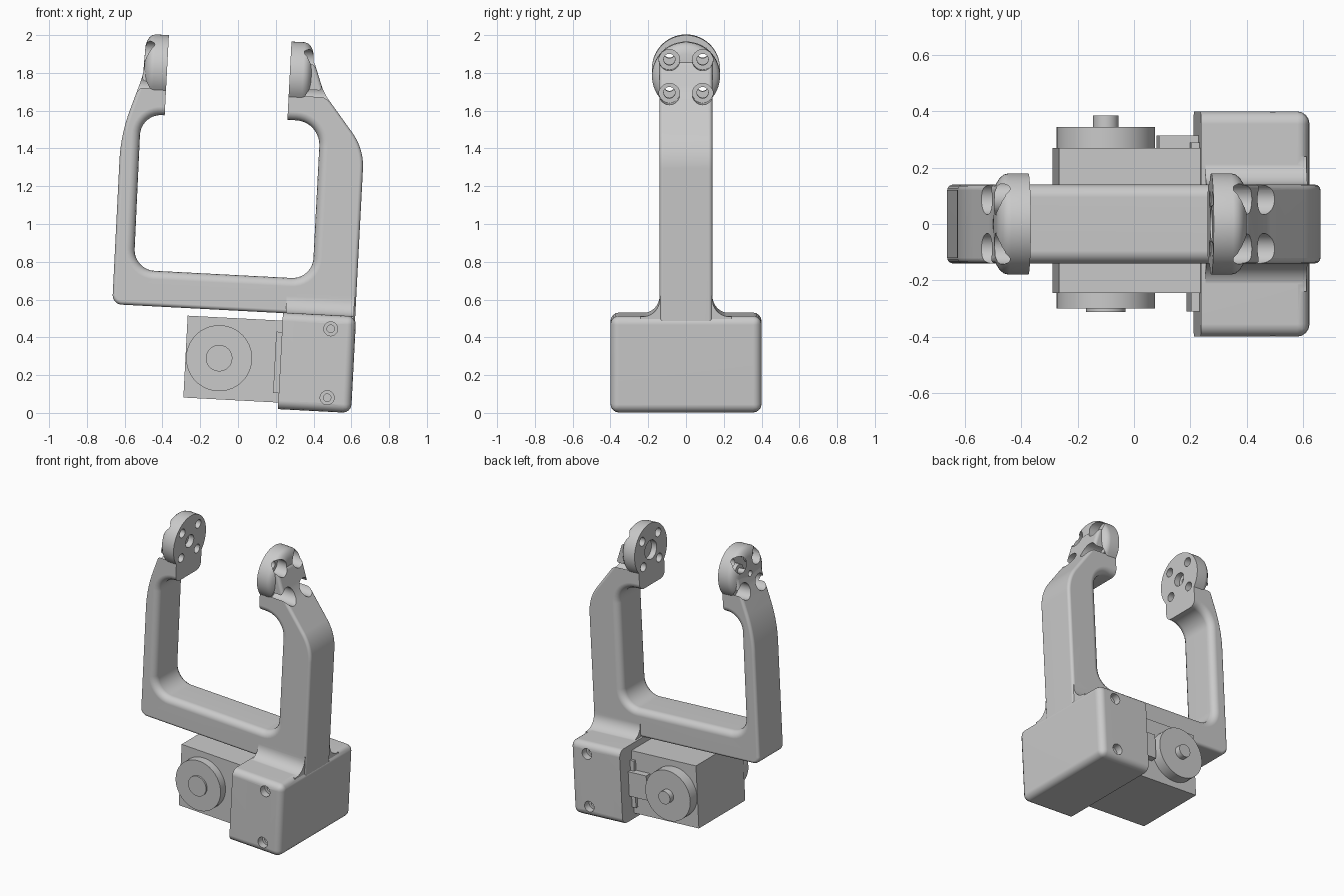
import bpy, bmesh, math
from mathutils import Vector, Matrix

cube = bpy.data.objects.get("Cube")
if cube:
    bpy.data.objects.remove(cube, do_unlink=True)

grey = bpy.data.materials.new("machined grey")
grey.use_nodes = True
COLOR = (0.59, 0.59, 0.59, 1)
grey.diffuse_color = COLOR
grey.node_tree.nodes["Principled BSDF"].inputs["Base Color"].default_value = COLOR


def finish(name, bm):
    bmesh.ops.recalc_face_normals(bm, faces=bm.faces)
    mesh = bpy.data.meshes.new(name)
    bm.to_mesh(mesh)
    bm.free()
    mesh.materials.append(grey)
    obj = bpy.data.objects.new(name, mesh)
    bpy.context.collection.objects.link(obj)
    return obj


def rounded(corners, steps=10):
    """Replace each (a, b, radius) corner with an arc."""
    out = []
    for i, (a, b, r) in enumerate(corners):
        p = Vector((a, b))
        if r == 0:
            out.append(p)
            continue
        d1 = (Vector(corners[i - 1][:2]) - p).normalized()
        d2 = (Vector(corners[(i + 1) % len(corners)][:2]) - p).normalized()
        half = d1.angle(d2) / 2
        center = p + (d1 + d2).normalized() * r / math.sin(half)
        t = r / math.tan(half)
        v1 = (p + d1 * t - center).normalized()
        v2 = (p + d2 * t - center).normalized()
        out += [center + v1.slerp(v2, k / steps).normalized() * r for k in range(steps + 1)]
    return out


def prism(points, place, lo, hi):
    bm = bmesh.new()
    face = bm.faces.new([bm.verts.new(place(p.x, p.y, lo)) for p in points])
    ext = bmesh.ops.extrude_face_region(bm, geom=[face])
    shift = Vector(place(0, 0, hi)) - Vector(place(0, 0, lo))
    bmesh.ops.translate(bm, vec=shift, verts=[g for g in ext["geom"] if isinstance(g, bmesh.types.BMVert)])
    if not face.is_valid or len(face.edges[0].link_faces) < 2:
        bmesh.ops.contextual_create(bm, geom=[e for e in bm.edges if e.is_boundary])
    bm.normal_update()
    return bm


def bevel(bm, edges, size):
    bmesh.ops.bevel(bm, geom=edges, offset=size, segments=4, profile=0.5, affect='EDGES')


def block(name, lo, hi, radius=0):
    bm = bmesh.new()
    lo, hi = Vector(lo), Vector(hi)
    bmesh.ops.create_cube(bm, size=1, matrix=Matrix.Translation((lo + hi) / 2) @ Matrix.Diagonal((*(hi - lo), 1)))
    if radius:
        # the mating face keeps its sharp rim
        bevel(bm, [e for e in bm.edges if any(v.co.x > lo.x + 0.01 for v in e.verts)], radius)
    return finish(name, bm)


def cylinder(name, start, end, radius):
    bm = bmesh.new()
    a, b = Vector(start), Vector(end)
    rot = (b - a).to_track_quat('Z', 'Y').to_matrix().to_4x4()
    bmesh.ops.create_cone(bm, cap_ends=True, segments=40, radius1=radius, radius2=radius,
                          depth=(b - a).length, matrix=Matrix.Translation((a + b) / 2) @ rot)
    return finish(name, bm)


def combine(target, other, operation):
    mod = target.modifiers.new(operation.title(), 'BOOLEAN')
    mod.operation, mod.object, mod.solver = operation, other, 'EXACT'
    bpy.context.view_layer.objects.active = target
    bpy.ops.object.modifier_apply(modifier=mod.name)
    bpy.data.objects.remove(other, do_unlink=True)


# Fork frame: side profile extruded across y
HALF = 0.14
frame = rounded([
    (-0.695, 0.54, 0.05), (-0.697, 1.44, 0.9), (-0.602, 1.74, 0.3), (-0.575, 1.87, 0.04),
    (-0.47, 1.9, 0), (-0.47, 1.553, 0), (-0.596, 1.553, 0.11), (-0.591, 0.728, 0.11),
    (0.356, 0.728, 0.11), (0.356, 1.563, 0.13), (0.18, 1.563, 0), (0.18, 1.9, 0),
    (0.305, 1.88, 0.04), (0.365, 1.715, 0.3), (0.593, 1.43, 0.3), (0.593, 0.3, 0),
    (0.3, 0.3, 0), (0.3, 0.54, 0)])
bm = prism(frame, lambda a, b, d: (a, d, b), -HALF, HALF)


def side_edges(bm, inner):
    """Rim edges of the two flat sides, either around the window or outside."""
    found = []
    for e in bm.edges:
        m = (e.verts[0].co + e.verts[1].co) / 2
        on_side = all(abs(abs(v.co.y) - HALF) < 1e-4 for v in e.verts) and abs(m.y) > 0.1
        in_window = -0.599 < m.x < 0.359 and 0.72 < m.z < 1.57
        on_pad = 1.57 < m.z and min(abs(m.x + 0.47), abs(m.x - 0.18)) < 0.002
        if on_side and in_window == inner and not on_pad:
            found.append(e)
    return found


bevel(bm, side_edges(bm, True), 0.045)
bm.normal_update()
outer = [e for e in side_edges(bm, False) if sum(abs(f.normal.y) > 0.9 for f in e.link_faces) == 1]
bevel(bm, outer, 0.02)
bracket = finish("fork_bracket", bm)

# Housing and flared neck
combine(bracket, block("housing", (0.21, -0.4, 0.031), (0.598, 0.4, 0.543), 0.045), 'UNION')
neck = rounded([(0.24, 0.5, 0), (0.24, 0.541, 0), (0.14, 0.541, 0.09), (0.14, 0.65, 0),
                (-0.14, 0.65, 0), (-0.14, 0.541, 0.09), (-0.24, 0.541, 0), (-0.24, 0.5, 0)])
combine(bracket, finish("neck", prism(neck, lambda a, b, d: (d, a, b), 0.225, 0.585)), 'UNION')

# Round mounting heads with bolt pockets
HEAD_Z = 1.798
for face_x, out in ((-0.47, -1), (0.18, 1)):
    bm = bmesh.new()
    dome = [(0, 0), (0, 0.18), (0.07, 0.18), (0.088, 0.175), (0.102, 0.163), (0.113, 0.145), (0.12, 0.12), (0.125, 0)]
    verts = [bm.verts.new((face_x + out * d, 0, HEAD_Z + r)) for d, r in dome]
    edges = [bm.edges.new(pair) for pair in zip(verts, verts[1:])]
    bmesh.ops.spin(bm, geom=verts + edges, cent=(0, 0, HEAD_Z), axis=(1, 0, 0),
                   angle=math.tau, steps=56, use_merge=True)
    bmesh.ops.remove_doubles(bm, verts=bm.verts, dist=1e-5)
    combine(bracket, finish("head", bm), 'UNION')

    def bore(y, z, start, end, radius):
        cut = cylinder("bore", (face_x + out * start, y, z), (face_x + out * end, y, z), radius)
        combine(bracket, cut, 'DIFFERENCE')

    for sy in (-1, 1):
        for sz in (-1, 1):
            y, z = sy * 0.088, HEAD_Z + sz * 0.088
            bore(y, z, -0.05, 0.3, 0.03)
            bore(y, z, 0.05, 0.3, 0.055)
    if out < 0:
        bore(0, HEAD_Z, -0.05, 0.04, 0.045)
        bore(0, HEAD_Z, -0.05, 0.3, 0.02)
    else:
        bore(0, HEAD_Z, -0.05, 0.04, 0.065)

# Screw holes on both sides of the housing
for sy in (-1, 1):
    for z in (0.105, 0.47):
        for radius, depth in ((0.037, 0.05), (0.02, 0.12)):
            cut = cylinder("screw_hole", (0.467, sy * 0.45, z), (0.467, sy * (0.4 - depth), z), radius)
            combine(bracket, cut, 'DIFFERENCE')

# Servo motor
AX, AZ = -0.115, 0.284
parts = [
    bracket,
    block("servo_body", (-0.293, -0.245, 0.066), (0.25, 0.27, 0.5)),
    block("servo_flange", (0.18, -0.31, 0.115), (0.215, 0.29, 0.44)),
    block("servo_connector", (0.07, 0.26, 0.2), (0.215, 0.315, 0.37)),
    cylinder("front_horn", (AX, -0.2, AZ), (AX, -0.3, AZ), 0.175),
    cylinder("front_hub", (AX, -0.25, AZ), (AX, -0.312, AZ), 0.07),
    cylinder("rear_horn", (AX, 0.2, AZ), (AX, 0.345, AZ), 0.175),
    cylinder("rear_shaft", (AX, 0.3, AZ), (AX, 0.385, AZ), 0.045),
]

# Shading and the slight forward lean of the whole assembly
for obj in parts:
    bpy.ops.object.select_all(action='DESELECT')
    obj.select_set(True)
    bpy.context.view_layer.objects.active = obj
    bpy.ops.object.shade_smooth_by_angle(angle=math.radians(30))
    obj.rotation_euler.y = math.radians(3)
weighted = bracket.modifiers.new("Clean normals", 'WEIGHTED_NORMAL')
weighted.keep_sharp = True
